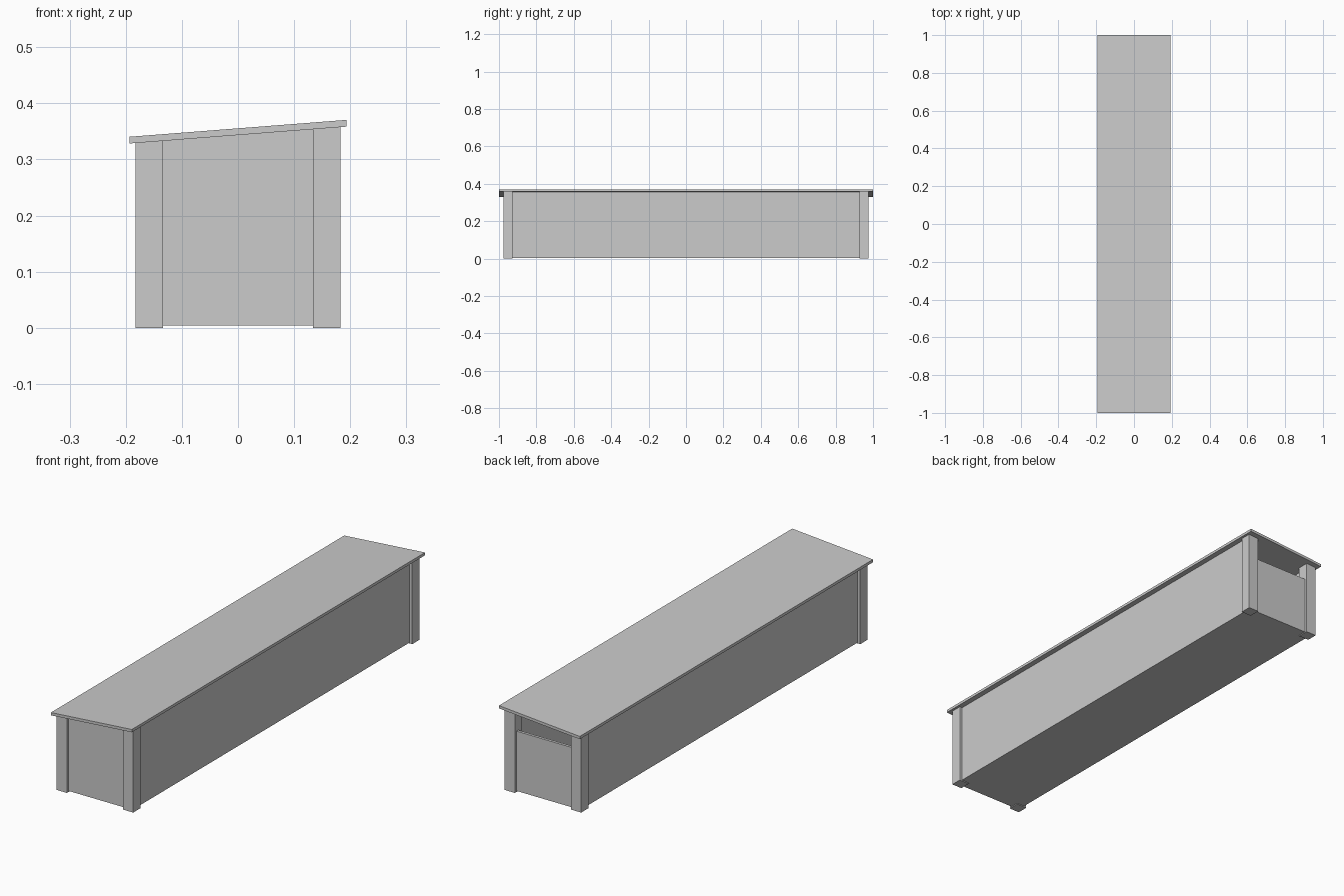
import bpy, bmesh

if "Cube" in bpy.data.objects:
    bpy.data.objects.remove(bpy.data.objects["Cube"])

SLOPE = 0.03 / 0.386          # roof rise per unit of x
MID = 0.3435                  # height of roof underside at x = 0


def under_roof(x):
    return MID + SLOPE * x


def block(name, x0, x1, y0, y1, bottom, top):
    """Box whose bottom and top heights may vary with x."""
    profile = [(x0, bottom(x0)), (x1, bottom(x1)), (x1, top(x1)), (x0, top(x0))]
    bm = bmesh.new()
    face = bm.faces.new([bm.verts.new((x, y0, z)) for x, z in profile])
    ext = bmesh.ops.extrude_face_region(bm, geom=[face])
    verts = [g for g in ext["geom"] if isinstance(g, bmesh.types.BMVert)]
    bmesh.ops.translate(bm, verts=verts, vec=(0, y1 - y0, 0))
    bmesh.ops.recalc_face_normals(bm, faces=bm.faces)
    mesh = bpy.data.meshes.new(name)
    bm.to_mesh(mesh)
    bm.free()
    obj = bpy.data.objects.new(name, mesh)
    bpy.context.collection.objects.link(obj)
    return obj


def level(z):
    return lambda x: z


PX, PY, POST = 0.183, 0.976, 0.049    # outer post corner and post width
INSET, THICK, BASE = 0.012, 0.012, 0.004
ix, iy = PX - POST, PY - POST         # inner post faces
wx, wy = PX - INSET, PY - INSET       # outer panel faces

# Sloping lid
block("sloping_roof", -0.193, 0.193, -1, 1,
      under_roof, lambda x: under_roof(x) + 0.012)

# Corner posts and long side walls
for side, sx in (("left", -1), ("right", 1)):
    xa, xb = sorted((sx * ix, sx * PX))
    for end, sy in (("front", -1), ("back", 1)):
        ya, yb = sorted((sy * iy, sy * PY))
        block(f"{end}_{side}_post", xa, xb, ya, yb, level(0), under_roof)
    xa, xb = sorted((sx * (wx - THICK), sx * wx))
    block(f"{side}_wall", xa, xb, -iy, iy, level(BASE), under_roof)

# Full front panel, low back panel leaving an opening
block("front_panel", -ix, ix, -wy, -wy + THICK, level(BASE), under_roof)
block("back_panel", -ix, ix, wy - THICK, wy, level(BASE), level(0.262))

# Floor between the panels
block("floor", -wx + THICK, wx - THICK, -wy + THICK, wy - THICK,
      level(BASE), level(BASE + THICK))
